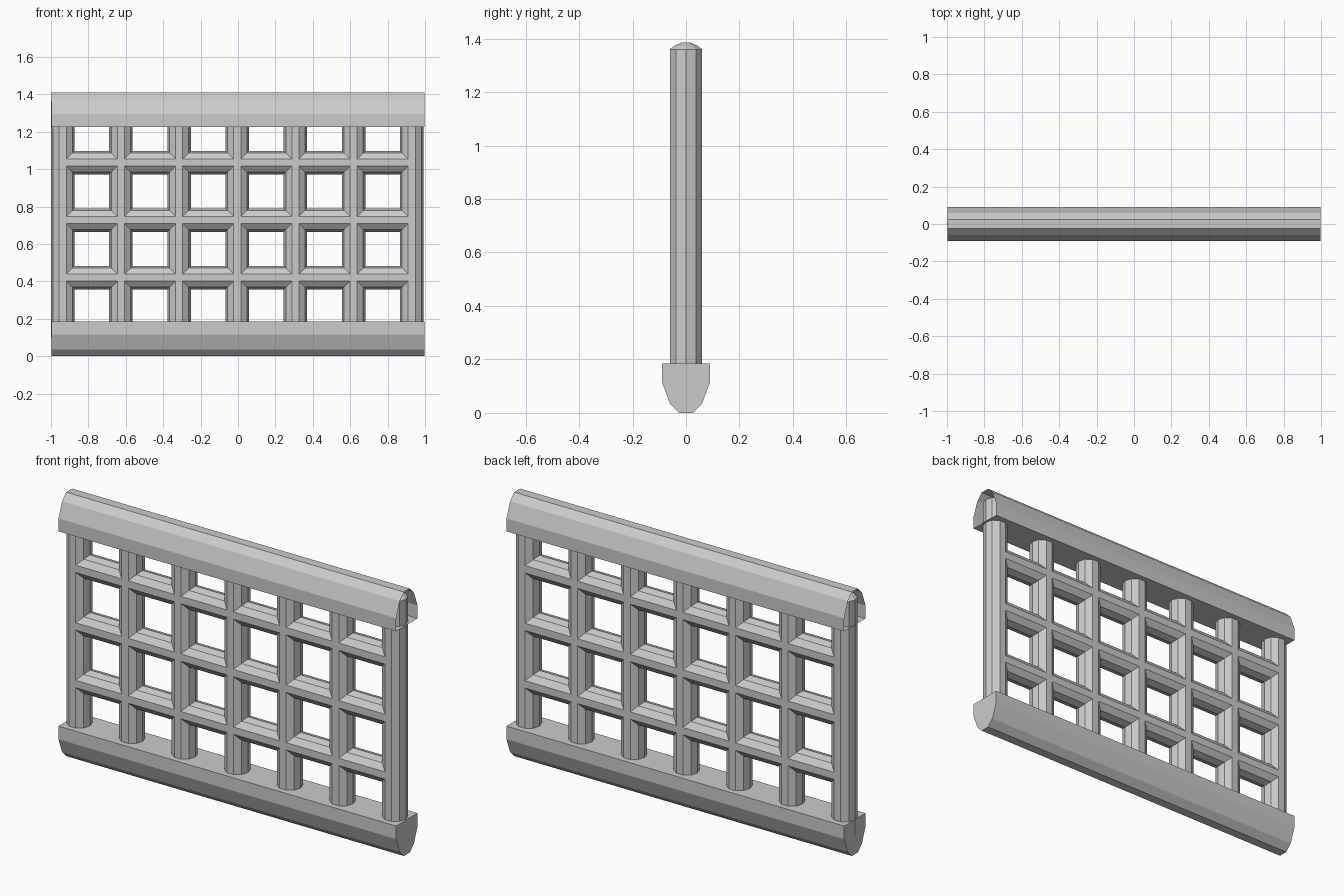
import bpy, math
from mathutils import Matrix, Vector

cube = bpy.data.objects.get("Cube")
if cube:
    bpy.data.objects.remove(cube, do_unlink=True)

# One flat grey for everything
grey = bpy.data.materials.new("plain grey")
grey.use_nodes = True
colour = (0.6, 0.6, 0.6, 1)
grey.diffuse_color = colour
grey.node_tree.nodes["Principled BSDF"].inputs["Base Color"].default_value = colour

SIDES = 10
RADIUS = 0.063


def make_object(name, verts, faces):
    mesh = bpy.data.meshes.new(name)
    mesh.from_pydata(verts, [], faces)
    mesh.materials.append(grey)
    obj = bpy.data.objects.new(name, mesh)
    bpy.context.collection.objects.link(obj)
    return obj


def loft(name, rings, capped=True):
    """Join rings of equal size, closing the two ends if capped."""
    n = len(rings[0])
    verts = [v for ring in rings for v in ring]
    faces = []
    for k in range(len(rings) - 1):
        for i in range(n):
            j = (i + 1) % n
            faces.append((k * n + i, k * n + j, (k + 1) * n + j, (k + 1) * n + i))
    if capped:
        faces.append(tuple(reversed(range(n))))
        faces.append(tuple(range((len(rings) - 1) * n, len(rings) * n)))
    return make_object(name, verts, faces)


def circle(radius, z):
    angles = [2 * math.pi * i / SIDES for i in range(SIDES)]
    return [Vector((radius * math.cos(a), radius * math.sin(a), z)) for a in angles]


# Rail section: flat on one side, rounded on the other
half = [(0.025, 0.0), (0.06, 0.035), (0.09, 0.115), (0.09, 0.185)]
section = half + [(-y, z) for y, z in reversed(half)]


def rail(name, section, capped):
    return loft(name, [[(x, y, z) for y, z in section] for x in (-0.998, 0.998)], capped)


rail("bottom_rail", section, True)
# Upper rail is the lower one turned over, hollow and open at both ends
rail("top_rail", [(-y, 1.41 - z) for y, z in section], False)

# Upright posts with slightly domed tops
for i in range(7):
    rings = [circle(RADIUS, 0.1), circle(RADIUS, 1.36),
             circle(RADIUS * 0.75, 1.372), circle(RADIUS * 0.3, 1.385)]
    post = loft(f"post_{i + 1}", rings)
    post.data.transform(Matrix.Translation((-0.937 + i * 0.311, 0, 0)))

# Cross bars running through the posts
for i in range(3):
    bar = loft(f"cross_bar_{i + 1}", [circle(RADIUS, -0.93), circle(RADIUS, 0.92)])
    bar.data.transform(Matrix.Translation((0, 0, 0.42 + i * 0.3075))
                       @ Matrix.Rotation(math.pi / 2, 4, 'Y'))
